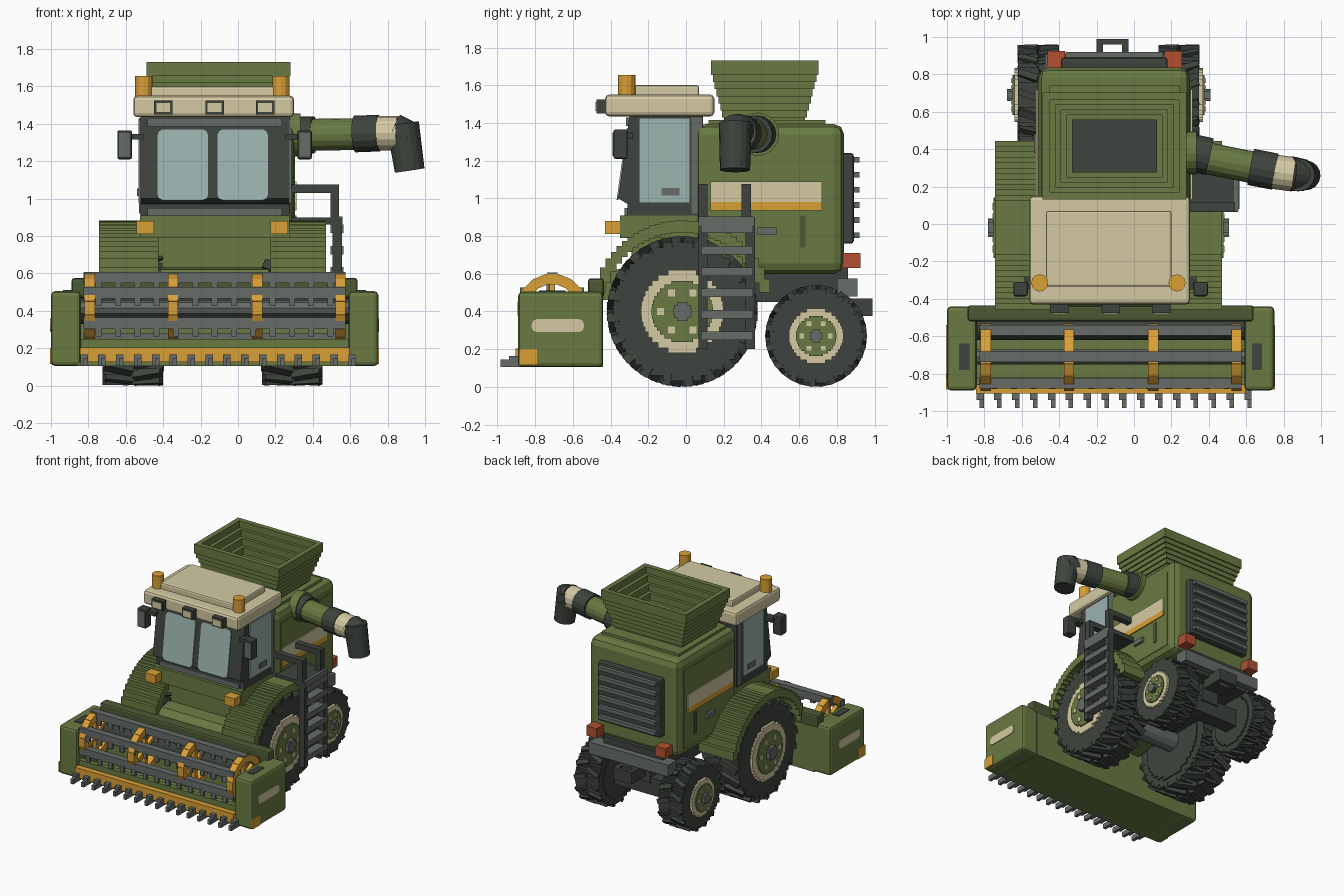
import bpy, bmesh, math
from mathutils import Vector, Matrix

if "Cube" in bpy.data.objects:
    bpy.data.objects.remove(bpy.data.objects["Cube"], do_unlink=True)

CX = -0.125  # centre line of the header; all x below are measured from it
BX = 0.02    # the body and hopper sit slightly to the left of it


def material(name, rgb):
    lin = [((c / 255 + 0.055) / 1.055) ** 2.4 for c in rgb] + [1.0]
    m = bpy.data.materials.new(name)
    m.use_nodes = True
    m.diffuse_color = lin
    m.node_tree.nodes["Principled BSDF"].inputs["Base Color"].default_value = lin
    return m


GREEN = material("olive green", (105, 122, 66))
DEEP = material("deep green", (76, 90, 52))
CREAM = material("cream", (213, 202, 163))
ORANGE = material("amber", (218, 160, 54))
DARK = material("charcoal", (62, 68, 62))
GRAY = material("steel gray", (102, 108, 105))
GLASS = material("pale glass", (155, 179, 175))
RED = material("tail red", (180, 80, 50))


def finish(name, mat, bm):
    bmesh.ops.recalc_face_normals(bm, faces=bm.faces[:])
    me = bpy.data.meshes.new(name)
    bm.to_mesh(me)
    bm.free()
    me.materials.append(mat)
    ob = bpy.data.objects.new(name, me)
    ob.location.x = CX
    bpy.context.collection.objects.link(ob)
    return ob


def boxes(name, mat, spans, bevel=0, axis=None):
    """One object from (x0,x1,y0,y1,z0,z1) spans; bevels all edges or those along one axis."""
    bm = bmesh.new()
    for x0, x1, y0, y1, z0, z1 in spans:
        mtx = Matrix.Translation(((x0 + x1) / 2, (y0 + y1) / 2, (z0 + z1) / 2))
        bmesh.ops.create_cube(bm, size=1, matrix=mtx @ Matrix.Diagonal(
            (abs(x1 - x0), abs(y1 - y0), abs(z1 - z0), 1)))
    if bevel:
        edges = [e for e in bm.edges if axis is None
                 or abs((e.verts[0].co - e.verts[1].co).normalized()[axis]) > 0.9]
        bmesh.ops.bevel(bm, geom=edges, offset=bevel, segments=2, affect='EDGES', profile=0.5)
    return finish(name, mat, bm)


def box(name, mat, *span, bevel=0, axis=None):
    return boxes(name, mat, [span], bevel, axis)


def prism(name, mat, profile, x0, x1):
    """Extrude a (y, z) profile along x."""
    bm = bmesh.new()
    f = bm.faces.new([bm.verts.new((x0, y, z)) for y, z in profile])
    ext = bmesh.ops.extrude_face_region(bm, geom=[f])["geom"]
    bmesh.ops.translate(bm, vec=(x1 - x0, 0, 0), verts=[v for v in ext if isinstance(v, bmesh.types.BMVert)])
    return finish(name, mat, bm)


def disc(name, mat, x0, x1, y, z, r, rows=16):
    """Wheel disc with a stepped, blocky outline."""
    g = 2 * r / rows
    right = []
    for i in range(rows):
        a, b = -r + i * g, -r + (i + 1) * g
        w = math.sqrt(max(r * r - ((a + b) / 2) ** 2, 0))
        right += [(w, a), (w, b)]
    pts = right + [(-w, h) for w, h in reversed(right)]
    return prism(name, mat, [(y + a, z + b) for a, b in pts], x0, x1)


def tube(name, mat, p0, p1, r0, r1=None, seg=16):
    p0, p1 = Vector(p0), Vector(p1)
    d = p1 - p0
    bm = bmesh.new()
    bmesh.ops.create_cone(bm, cap_ends=True, segments=seg, radius1=r0, radius2=r0 if r1 is None else r1,
                          depth=d.length, matrix=Matrix.Translation((p0 + p1) / 2)
                          @ d.to_track_quat('Z', 'Y').to_matrix().to_4x4())
    return finish(name, mat, bm)


def wheel(name, s, y, r, xi, xo, rim, lugs):
    """Lugged tyre, cream rim, green centre, bolts and hub."""
    disc(name + "_tyre", DARK, s * xi, s * xo, y, r, r * 0.92, 26)
    bm = bmesh.new()
    for i in range(lugs * 2):
        half = 1 if i % 2 else -1
        w = (xo - xi) / 2
        m = (Matrix.Translation((s * (xi + xo) / 2, y, r)) @ Matrix.Rotation(math.pi * i / lugs, 4, 'X')
             @ Matrix.Translation((half * w * 0.5, 0, r * 0.92)) @ Matrix.Rotation(half * 0.35, 4, 'Z')
             @ Matrix.Diagonal((w * 1.0, r * 0.13, r * 0.15, 1)))
        bmesh.ops.create_cube(bm, size=1, matrix=m)
    finish(name + "_tread", DARK, bm)
    disc(name + "_inner_rim", DARK, s * (xi - 0.01), s * xi, y, r, rim * 1.35)
    disc(name + "_rim", CREAM, s * xo, s * (xo + 0.02), y, r, rim)
    disc(name + "_centre", GREEN, s * xo, s * (xo + 0.03), y, r, rim * 0.74)
    b = rim * 0.085
    boxes(name + "_bolts", CREAM, [
        (s * xo, s * (xo + 0.037), y + rim * .52 * math.cos(a) - b, y + rim * .52 * math.cos(a) + b,
         r + rim * .52 * math.sin(a) - b, r + rim * .52 * math.sin(a) + b)
        for a in [math.pi * k / 3 for k in range(6)]])
    disc(name + "_hub", GRAY, s * xo, s * (xo + 0.06), y, r, rim * 0.23, 6)


# Stepped fender arch profile
cols, top, low, step = 32, [], [], 0.93 / 32
for i in range(cols):
    a, b = -0.465 + i * step, -0.465 + (i + 1) * step
    m = abs(a + b) / 2
    hi = 0.4 + math.sqrt(0.482 ** 2 - m * m)
    lo = max(0.4 + math.sqrt(max(0.42 ** 2 - m * m, 0)), 0.5)
    lo = min(lo, hi - 0.02)
    top += [(a - 0.02, hi), (b - 0.02, hi)]
    low += [(a - 0.02, lo), (b - 0.02, lo)]
arch = top + low[::-1]

# Parts that appear on both sides; the running gear sits a little to the right
for s, side in ((1, "left_"), (-1, "right_")):
    g = 0.022 if s > 0 else 0
    b = s * BX
    wheel(side + "front_wheel", s, -0.02, 0.4, 0.28 - g, 0.595 - g, 0.22, 20)
    wheel(side + "rear_wheel", s, 0.69, 0.27, 0.28 - g, 0.495 - g, 0.145, 15)
    prism(side + "fender", GREEN, arch, s * 0.30, s * (0.618 - g))
    x = -.012 + s * .358
    box(side + "front_marker", ORANGE, x - .047, x + .047, -.43, -.34, .81, .88)
    x = .022 + s * .312
    box(side + "tail_light", RED, x - .047, x + .047, .83, .925, .63, .71)
    x = -.012 + s * .367
    tube(side + "beacon", ORANGE, (x, -.315, 1.54), (x, -.315, 1.655), .046, seg=12)
    box(side + "mirror", DARK, s * .442, s * .52, -.385, -.31, 1.21, 1.365, bevel=.01)
    box(side + "mirror_face", GRAY, s * .455, s * .51, -.39, -.385, 1.225, 1.35)
    box(side + "mirror_arm", DARK, s * .38, s * .46, -.35, -.28, 1.315, 1.345)
    # cab side window with latch
    box(side + "cab_window", GLASS, s * .40, s * .408, -.25, .02, .975, 1.425)
    box(side + "door_latch", GRAY, s * .408, s * .414, -.13, -.035, 1.015, 1.055)
    # body side trim
    box(side + "body_panel", GREEN, s * (.40 + b), s * (.41 + b), .12, .76, .66, 1.30)
    box(side + "cream_stripe", CREAM, s * (.41 + b), s * (.418 + b), .13, .72, .98, 1.09)
    box(side + "amber_stripe", ORANGE, s * (.41 + b), s * (.418 + b), .13, .72, .935, .98)
    box(side + "body_slot", DEEP, s * (.41 + b), s * (.417 + b), .605, .635, .74, .91)
    box(side + "body_handle", GRAY, s * (.41 + b), s * (.43 + b), .38, .48, .805, .845)
    # header end panels
    box(side + "header_end", GREEN, s * .715, s * .875, -.89, -.44, .105, .505, bevel=.022)
    box(side + "header_end_stripe", CREAM, s * .873, s * .88, -.82, -.54, .29, .36, bevel=.03, axis=0)
    box(side + "header_end_slot", DARK, s * .755, s * .81, -.78, -.64, .50, .51)
    box(side + "header_corner", ORANGE, s * .872, s * .88, -.885, -.79, .115, .20)

# Header trough, cutter bar and teeth
box("header_floor", GREEN, -.73, .73, -.88, -.44, .105, .15)
box("header_step", GREEN, -.72, .72, -.86, -.82, .14, .25)
box("header_back", GREEN, -.73, .73, -.49, -.44, .12, .52)
box("header_beam", DEEP, -.765, .765, -.52, -.435, .47, .575, bevel=.015)
box("cutter_bar", ORANGE, -.72, .72, -.905, -.86, .125, .205)
boxes("cutter_teeth", GRAY, [t for i in range(16) for c in [-.70 + i * .0955] for t in (
    (c - .018, c + .022, -.94, -.86, .105, .165), (c - .002, c + .022, -.985, -.93, .105, .145))])
tube("header_auger", DARK, (-.72, -.55, .40), (.72, -.55, .40), .07)

# Reel: six tined bars carried by four rings
RY, RZ, RR = -.71, .415, .163
tube("reel_shaft", GRAY, (-.72, RY, RZ), (.72, RY, RZ), .04, seg=8)
bars, tines = [], []
for k in range(6):
    by, bz = RY + RR * math.cos(math.pi * (k + .5) / 3), RZ + RR * math.sin(math.pi * (k + .5) / 3)
    bars.append((-.70, .70, by - .028, by + .028, bz - .03, bz + .03))
    tines += [(-.62 + i * .1033 - .016, -.62 + i * .1033 + .016, by - .03, by - .01, bz - .07, bz - .02)
              for i in range(13)]
boxes("reel_bars", GRAY, bars)
boxes("reel_tines", GRAY, tines)
for n, x in enumerate((-.667, -.222, .228, .673)):
    bm = bmesh.new()
    for k in range(16):
        m = Matrix.Translation((x, RY, RZ)) @ Matrix.Rotation(math.pi * k / 8, 4, 'X')
        bmesh.ops.create_cube(bm, size=1, matrix=m @ Matrix.Translation((0, 0, RR - .008))
                              @ Matrix.Diagonal((.055, .07, .055, 1)))
        if k < 3:  # spokes
            bmesh.ops.create_cube(bm, size=1, matrix=Matrix.Translation((x, RY, RZ))
                                  @ Matrix.Rotation(math.pi * k / 3, 4, 'X') @ Matrix.Diagonal((.03, .03, RR * 2, 1)))
    finish("reel_ring_%d" % (n + 1), ORANGE, bm)

# Feeder house, chassis and axles
prism("feeder_house", GREEN, [(-.45, .46), (-.45, .56), (-.40, .62), (-.2, .64), (0, .64), (0, .46)], -.29, .29)
box("cab_deck", GREEN, -.40, .40, -.35, .12, .79, .91)
box("deck_underside", GREEN, -.36, .36, -.29, .12, .62, .80)
box("chassis", DARK, -.27, .27, -.1, .86, .45, .63)
tube("front_axle", GRAY, (-.3, -.02, .4), (.3, -.02, .4), .08, seg=12)
box("rear_axle", DARK, -.3, .3, .63, .75, .2, .34)
box("axle_post", DARK, -.08, .08, .62, .76, .3, .5)
box("rear_bumper", GRAY, -.35, .37, .80, .91, .48, .575)
box("hitch", DARK, -.075, .095, .80, .92, .375, .47)
boxes("hitch_loop", DARK, [(-.075, -.04, .9, .99, .375, .47), (.06, .095, .9, .99, .375, .47),
                           (-.075, .095, .96, .99, .375, .47)])

# Cab with a raked front and two windscreen panes
prism("cab_frame", DARK, [(.09, .90), (-.31, .90), (-.31, .97), (-.36, 1.0), (-.30, 1.44), (.09, 1.44)],
      -.395, .40)
box("cab_sill", GRAY, -.36, .36, -.325, -.30, .90, .95)
box("cab_header_rail", GRAY, -.36, .36, -.318, -.30, 1.385, 1.43)
for s, side in ((1, "left_"), (-1, "right_")):
    x = -.01 + s * .16
    pane = box(side + "windscreen", GLASS, x - .135, x + .135, -.368, -.36, .99, 1.37, bevel=.03, axis=1)
    for v in pane.data.vertices:
        v.co.y += (v.co.z - .99) * .136
    box(side + "cab_pillar", GRAY, s * .375, s * .403, .03, .085, .92, 1.43)
box("cab_roof", CREAM, -.435, .425, -.43, .15, 1.435, 1.55, bevel=.022)
box("roof_cap", CREAM, -.345, .325, -.335, .07, 1.54, 1.60, bevel=.012)
for n, x in enumerate((-.275, 0, .27)):
    box("roof_lamp_%d" % (n + 1), DARK, x - .05, x + .05, -.475, -.42, 1.45, 1.525)
    box("roof_lamp_lens_%d" % (n + 1), CREAM, x - .037, x + .037, -.481, -.475, 1.462, 1.512)

# Main body and rear grille
box("body", GREEN, BX - .405, BX + .405, .05, .838, .60, 1.395, bevel=.055)
box("body_top", GREEN, BX - .35, BX + .35, .12, .74, 1.38, 1.415)
box("grille_frame", DARK, BX - .285, BX + .285, .82, .89, .76, 1.24, bevel=.015)
boxes("grille_slats", GRAY, [(BX - .26, BX + .26, .88, .92, .79 + i * .08, .82 + i * .08) for i in range(6)])

# Grain hopper: stepped flare outside, stepped funnel inside
rings, N = [], 9
for i in range(N):
    t = min(i / (N - 2), 1)
    for z in (1.39 + i * .0378, 1.39 + (i + 1) * .0378):
        rings.append((.30 + .085 * t, .215 + .07 * t, z))
for i in range(5):
    for z in (1.73 - i * .055, 1.73 - (i + 1) * .055):
        rings.append((.345 - .03 * i, .245 - .026 * i, z))
bm = bmesh.new()
loops = [[bm.verts.new((BX + a * hx, .417 + b * hy, z)) for a, b in ((-1, -1), (1, -1), (1, 1), (-1, 1))]
         for hx, hy, z in rings]
for l0, l1 in zip(loops, loops[1:]):
    for k in range(4):
        bm.faces.new((l0[k], l0[(k + 1) % 4], l1[(k + 1) % 4], l1[k]))
bm.faces.new(loops[0])
bm.faces.new(loops[-1])
finish("hopper", GREEN, bm)
box("hopper_floor", DARK, BX - .225, BX + .225, .277, .557, 1.455, 1.463)

# Unloading spout on the left side
tube("spout_elbow", GREEN, (.39, .38, 1.34), (.46, .38, 1.34), .115)
tube("spout_collar", DARK, (.44, .38, 1.34), (.53, .36, 1.34), .1)
tube("spout_tube", GREEN, (.42, .37, 1.34), (.80, .295, 1.345), .085)
tube("spout_sleeve", DARK, (.75, .305, 1.345), (.88, .28, 1.35), .098)
tube("spout_band", CREAM, (.87, .28, 1.35), (.98, .265, 1.35), .092)
tube("spout_knuckle", DARK, (.96, .27, 1.36), (1.04, .26, 1.33), .093, .085)
tube("spout_mouth", DARK, (1.005, .262, 1.40), (1.043, .26, 1.15), .088, .08)

# Access platform, handrails and ladder on the left side
box("platform", DARK, .40, .68, .07, .36, .86, .90)
box("platform_edge", GRAY, .66, .685, .07, .36, .855, .905)
rail = []
for y in (.065, .295):
    rail += [(.41, .665, y, y + .05, 1.03, 1.075), (.62, .665, y, y + .05, .88, 1.075)]
boxes("handrails", DARK, rail)
boxes("ladder_sides", DARK, [(.63, .68, y, y + .05, .20, .90) for y in (.065, .315)])
boxes("ladder_rungs", GRAY, [(.62, .69, .08, .355, .25 + i * .113, .295 + i * .113) for i in range(6)])
